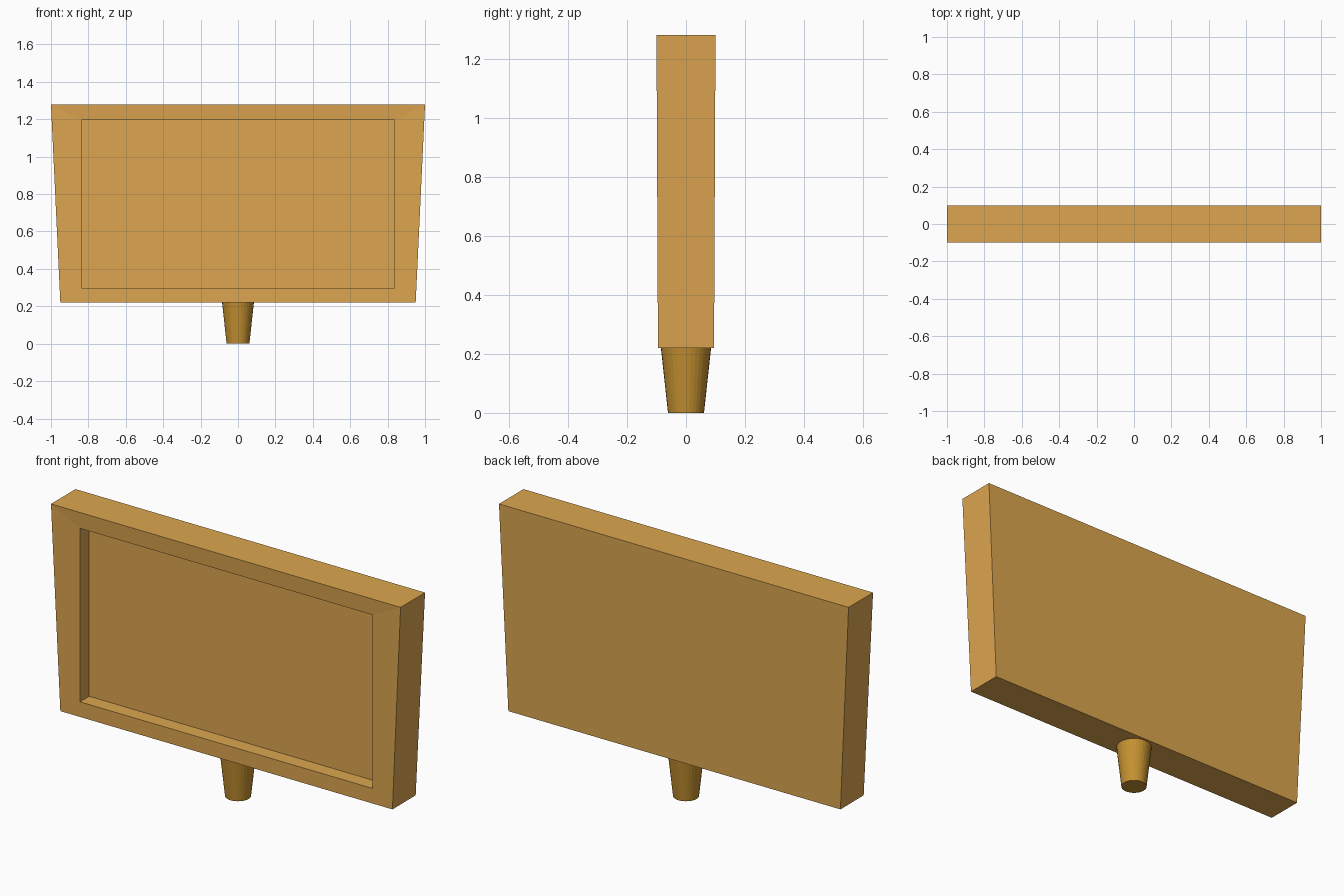
import bpy, bmesh
from mathutils import Matrix, Vector

if "Cube" in bpy.data.objects:
    bpy.data.objects.remove(bpy.data.objects["Cube"])

Z0, Z1 = 0.22, 1.28          # panel bottom and top
HALF_W, HALF_D = 0.95, 0.095  # panel half size at the bottom


def material(name, rgb):
    mat = bpy.data.materials.new(name)
    mat.diffuse_color = (*rgb, 1)
    mat.use_nodes = True
    mat.node_tree.nodes["Principled BSDF"].inputs["Base Color"].default_value = mat.diffuse_color
    return mat


def finish(bm, name, mat):
    bmesh.ops.recalc_face_normals(bm, faces=bm.faces)
    mesh = bpy.data.meshes.new(name)
    bm.to_mesh(mesh)
    bm.free()
    mesh.materials.append(mat)
    obj = bpy.data.objects.new(name, mesh)
    bpy.context.collection.objects.link(obj)
    return obj


# Panel: box with a recessed front, outer top edge flared
bm = bmesh.new()
size = Matrix.Diagonal((2 * HALF_W, 2 * HALF_D, Z1 - Z0, 1))
bmesh.ops.create_cube(bm, size=1, matrix=Matrix.Translation((0, 0, (Z0 + Z1) / 2)) @ size)
top = [v for v in bm.verts if v.co.z > 1]
front = min(bm.faces, key=lambda f: f.calc_center_median().y)

# Front rim opening
bmesh.ops.inset_individual(bm, faces=[front], thickness=0.08)
for v in front.verts:
    v.co.x = 0.837 if v.co.x > 0 else -0.837
    v.co.z = 1.195 if v.co.z > 0.7 else 0.298

# Recess behind the rim
sunk = bmesh.ops.extrude_discrete_faces(bm, faces=[front])["faces"][0]
bmesh.ops.translate(bm, verts=sunk.verts, vec=Vector((0, 0.075, 0)))

# Flare of the top corners
bmesh.ops.scale(bm, verts=top, vec=(1 / HALF_W, 1 / HALF_W, 1))
finish(bm, "sign_panel", material("panel_wood", (0.72, 0.38, 0.08)))

# Post: short tapered round peg, narrow at the foot
bm = bmesh.new()
bmesh.ops.create_cone(bm, cap_ends=True, segments=32, radius1=0.061, radius2=0.085,
                      depth=Z0, matrix=Matrix.Translation((0, 0, Z0 / 2)))
finish(bm, "support_post", material("post_wood", (0.55, 0.28, 0.03)))
